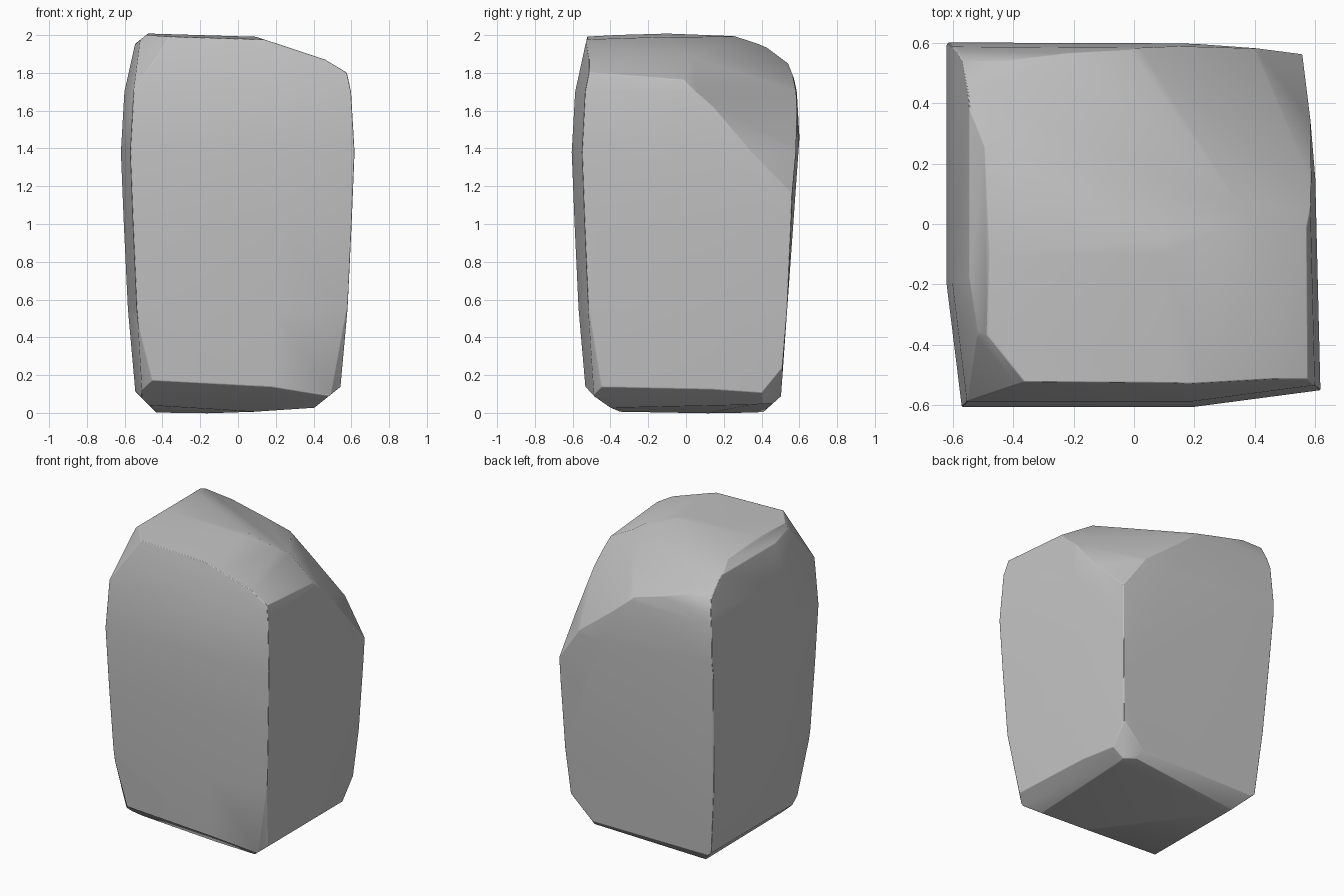
import bpy
import bmesh
from mathutils import Vector

cube = bpy.data.objects.get("Cube")
if cube:
    bpy.data.objects.remove(cube)

stone = bpy.data.materials.new("stone_grey")
stone.use_nodes = True
stone.diffuse_color = (0.55, 0.55, 0.55, 1)
shader = stone.node_tree.nodes["Principled BSDF"]
shader.inputs["Base Color"].default_value = stone.diffuse_color
shader.inputs["Roughness"].default_value = 0.9

# Plan outline of the block at its widest, and how it swells with height
outline = [(-.57, -.605), (.2, -.605), (.617, -.55), (.6, .15),
           (.565, .57), (.15, .6), (-.62, .605), (-.62, -.2)]
swell = [(-.1, .84), (.1, .875), (.55, .94), (1, .975), (1.38, 1),
         (1.7, .97), (1.95, .88), (2.1, .82)]

# Worn facets: a point on each and its rise along x and along y
top_facets = [
    ((-.2, -.1, 2), -.03, .03),        # crown, front half
    ((-.2, -.1, 2), -.03, -.04),       # crown, back half
    ((.13, 0, 1.98), -.33, 0),         # left shoulder
    ((.4, -.3, 1.89), -.6, -.08),
    ((0, .03, 1.98), -.25, -.46),      # broad slope to the back left
    ((.57, .3, 1.5), -.8, -.85),       # large break at back left
    ((.5, .35, 1.51), -1.6, -1.2),
    ((0, .3, 1.98), 0, -.33),          # rounded back edge
    ((0, .42, 1.94), 0, -.75),
    ((0, .54, 1.85), 0, -2.5),
    ((-.5, -.42, 1.93), 1.2, 1),       # chip at front right
    ((-.53, 0, 1.965), .8, 0),         # right edge
]
bottom_facets = [
    ((-.1, 0, 0), .07, .02),           # slightly rounded underside
    ((-.1, 0, 0), -.06, -.05),
    ((-.1, .1, 0), .05, .07),
    ((0, -.37, .025), -.05, -.75),     # front edge
    ((.42, 0, .04), .8, 0),            # left edge
    ((-.46, 0, .03), -1, 0),           # right edge
    ((0, .46, .05), 0, .9),            # back edge
    ((0, .568, 1), 0, 14),             # back face leaning in
    ((.52, .4, .12), .9, 1.2),         # chip at back left
    ((-.53, -.57, .5), -3, -3),        # chip at front right
    ((.56, -.52, .5), 4, -4),          # chip at front left
]


def cut(bm, point, rise_x, rise_y, side):
    """Slice off everything beyond a facet and close the hole."""
    normal = Vector((-rise_x, -rise_y, 1)) * side
    bmesh.ops.bisect_plane(bm, geom=bm.verts[:] + bm.edges[:] + bm.faces[:],
                           dist=1e-5, plane_co=point, plane_no=normal,
                           clear_outer=True)
    rim = [e for e in bm.edges if e.is_boundary]
    if rim:
        bmesh.ops.holes_fill(bm, edges=rim, sides=0)


# Rough block lofted through the outline at each height
bm = bmesh.new()
rings = [[bm.verts.new((x * s, y * s, z)) for x, y in outline] for z, s in swell]
count = len(outline)
for low, high in zip(rings, rings[1:]):
    for i in range(count):
        j = (i + 1) % count
        bm.faces.new((low[i], low[j], high[j], high[i]))
bm.faces.new(rings[-1])
bm.faces.new(rings[0][::-1])

for facet in top_facets:
    cut(bm, *facet, 1)
for facet in bottom_facets:
    cut(bm, *facet, -1)
bmesh.ops.remove_doubles(bm, verts=bm.verts[:], dist=0.004)
bmesh.ops.recalc_face_normals(bm, faces=bm.faces[:])

mesh = bpy.data.meshes.new("stone_block")
bm.to_mesh(mesh)
bm.free()
mesh.materials.append(stone)
block = bpy.data.objects.new("stone_block", mesh)
bpy.context.collection.objects.link(block)

# Softened arrises
bevel = block.modifiers.new("worn_edges", "BEVEL")
bevel.width = 0.015
bevel.segments = 2
bevel.limit_method = "ANGLE"
bevel.angle_limit = 0.6

bpy.context.view_layer.objects.active = block
block.select_set(True)
bpy.ops.object.shade_smooth_by_angle(angle=0.7)
